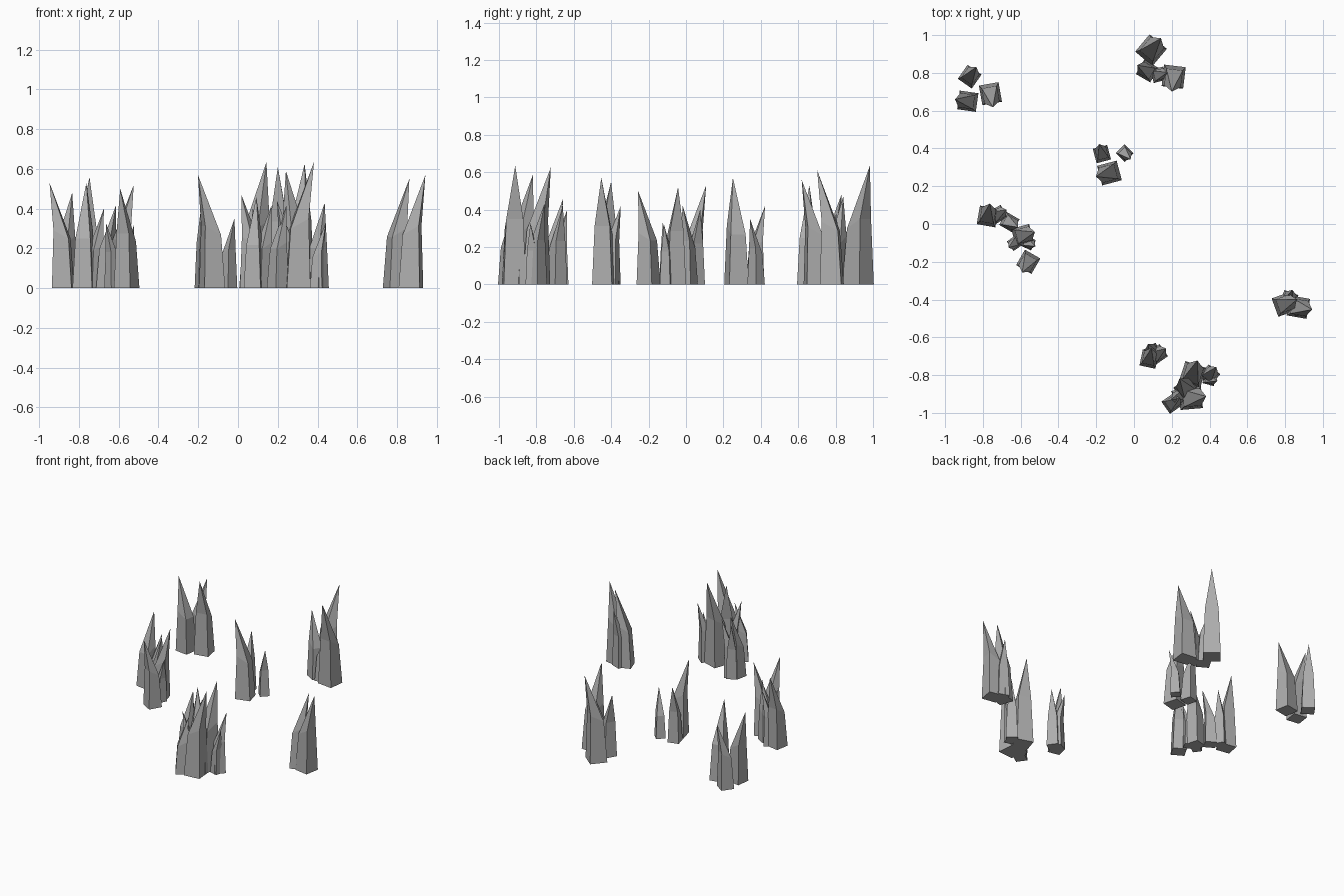
import bpy
import bmesh
from math import radians

if "Cube" in bpy.data.objects:
    bpy.data.objects.remove(bpy.data.objects["Cube"], do_unlink=True)

# Plain grey stone
stone = bpy.data.materials.new("grey stone")
stone.use_nodes = True
grey = (0.42, 0.42, 0.42, 1)
stone.diffuse_color = grey
stone.node_tree.nodes["Principled BSDF"].inputs["Base Color"].default_value = grey


def make_spike_mesh():
    """Unit-height spike: square base, narrower shoulder, tip leaning to +x."""
    corners = [(1, 1), (-1, 1), (-1, -1), (1, -1)]
    bm = bmesh.new()
    base = [bm.verts.new((0.094 * cx, 0.094 * cy, 0)) for cx, cy in corners]
    shoulder = [bm.verts.new((0.01 + 0.072 * cx, 0.072 * cy, 0.51 + 0.04 * cx))
                for cx, cy in corners]
    tip = bm.verts.new((0.13, 0, 1))
    bm.faces.new(base[::-1])
    for i in range(4):
        j = (i + 1) % 4
        bm.faces.new((base[i], base[j], shoulder[j], shoulder[i]))
        bm.faces.new((shoulder[i], shoulder[j], tip))
    bmesh.ops.recalc_face_normals(bm, faces=bm.faces)
    mesh = bpy.data.meshes.new("spike")
    bm.to_mesh(mesh)
    bm.free()
    mesh.materials.append(stone)
    return mesh


spike_mesh = make_spike_mesh()


def clump(name, *spikes):
    """Each spike is x, y, height and lean direction in degrees."""
    for n, (x, y, height, lean) in enumerate(spikes, 1):
        spike = bpy.data.objects.new(f"{name}_spike_{n}", spike_mesh)
        spike.location = (x, y, 0)
        spike.scale = (height, height, height)
        spike.rotation_euler.z = radians(lean)
        bpy.context.collection.objects.link(spike)


# Clumps at the back
clump("back_right", (-0.87, 0.78, 0.48, 55), (-0.76, 0.69, 0.56, -80),
      (-0.88, 0.65, 0.53, 172))
clump("back_centre", (0.09, 0.92, 0.635, 50), (0.21, 0.78, 0.61, -97),
      (0.07, 0.81, 0.47, 150), (0.13, 0.79, 0.38, 15))

# Clumps in the middle
clump("middle", (-0.17, 0.37, 0.42, 105), (-0.05, 0.375, 0.35, -45),
      (-0.13, 0.27, 0.57, 195))
clump("middle_right", (-0.775, 0.04, 0.53, 80), (-0.72, 0.05, 0.4, 30),
      (-0.66, 0.01, 0.42, -30), (-0.59, -0.06, 0.52, 15),
      (-0.56, -0.1, 0.32, -25), (-0.63, -0.1, 0.33, 215),
      (-0.56, -0.2, 0.5, -120))
clump("middle_left", (0.795, -0.425, 0.55, 20), (0.87, -0.44, 0.57, -10),
      (0.82, -0.4, 0.42, 70))

# Clumps at the front
clump("front_centre", (0.08, -0.715, 0.46, 78), (0.125, -0.69, 0.42, 35),
      (0.1, -0.68, 0.4, 120))
clump("front_left", (0.31, -0.8, 0.625, 72), (0.3, -0.92, 0.635, 5),
      (0.285, -0.88, 0.59, 125), (0.2, -0.95, 0.42, 35),
      (0.4, -0.8, 0.43, 50), (0.25, -0.91, 0.44, 200),
      (0.4, -0.82, 0.33, -15))
